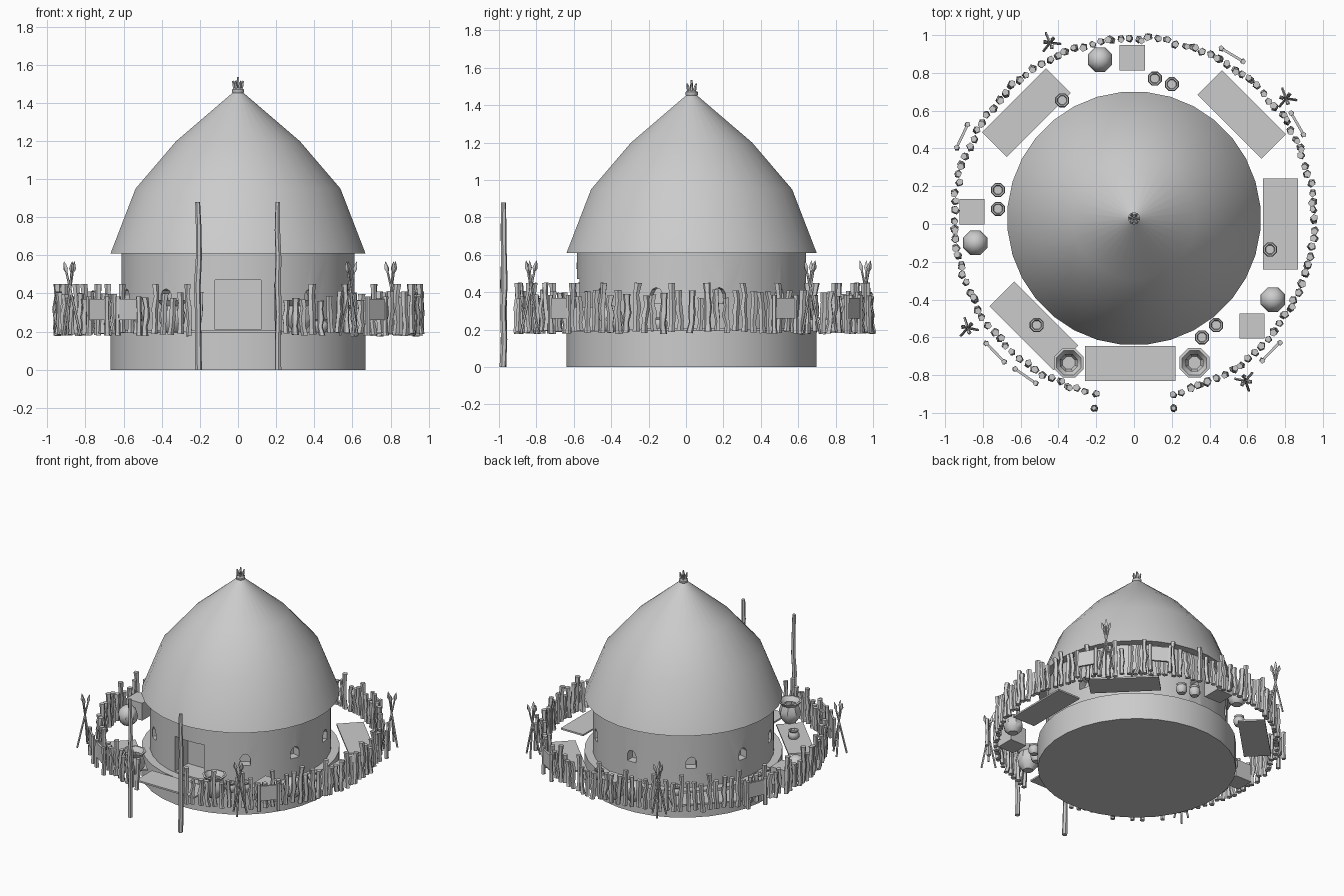
import bpy, bmesh, math, random
from mathutils import Vector, Matrix

if "Cube" in bpy.data.objects:
    bpy.data.objects.remove(bpy.data.objects["Cube"])

random.seed(4)
CY = 0.03          # hut centre in y
FLOOR = 0.2


def finish(name, bm, angle=40):
    bmesh.ops.recalc_face_normals(bm, faces=bm.faces)
    me = bpy.data.meshes.new(name)
    bm.to_mesh(me)
    bm.free()
    ob = bpy.data.objects.new(name, me)
    bpy.context.collection.objects.link(ob)
    bpy.ops.object.select_all(action='DESELECT')
    ob.select_set(True)
    bpy.context.view_layer.objects.active = ob
    if angle:
        bpy.ops.object.shade_smooth_by_angle(angle=math.radians(angle))
    return ob


def bridge(bm, a, b):
    n = len(a)
    for i in range(n):
        bm.faces.new((a[i], a[(i + 1) % n], b[(i + 1) % n], b[i]))


def lathe(bm, profile, segs, x=0, y=0, z=0):
    """Revolve (radius, height) points, capped at both ends."""
    rings = []
    for r, h in profile:
        rings.append([bm.verts.new((x + r * math.cos(2 * math.pi * (i + .5) / segs),
                                    y + r * math.sin(2 * math.pi * (i + .5) / segs), z + h))
                      for i in range(segs)])
    for a, b in zip(rings, rings[1:]):
        bridge(bm, a, b)
    bm.faces.new(rings[0])
    bm.faces.new(rings[-1])


def stick(bm, p0, p1, radii, wobble=0.0, sides=5):
    """Crooked pole between two points."""
    p0, p1 = Vector(p0), Vector(p1)
    rot = (p1 - p0).to_track_quat('Z', 'Y')
    turn = random.random() * 6.28
    rings = []
    for k, r in enumerate(radii):
        c = p0.lerp(p1, k / (len(radii) - 1))
        c = c + Vector((random.uniform(-1, 1), random.uniform(-1, 1), 0)) * wobble
        rings.append([bm.verts.new(c + rot @ Vector((r * math.cos(turn + 6.2832 * i / sides),
                                                     r * math.sin(turn + 6.2832 * i / sides), 0)))
                      for i in range(sides)])
    for a, b in zip(rings, rings[1:]):
        bridge(bm, a, b)
    bm.faces.new(rings[0])
    bm.faces.new(rings[-1])


def box(bm, loc, size, rot=0.0):
    m = Matrix.Translation(loc) @ Matrix.Rotation(rot, 4, 'Z') @ Matrix.Diagonal((*size, 1))
    bmesh.ops.create_cube(bm, size=1, matrix=m)


def single_lathe(name, profile, segs, angle=40, **kw):
    bm = bmesh.new()
    lathe(bm, profile, segs, **kw)
    return finish(name, bm, angle)


# Earth base, round wall and thatched roof
single_lathe("earth_base", [(0.672, 0), (0.672, FLOOR)], 32, y=CY)
wall = single_lathe("wall", [(0.615, 0.19), (0.615, 0.63)], 32, y=CY)
single_lathe("thatch_roof", [(0.6, 0.612), (0.672, 0.61), (0.54, 0.95), (0.325, 1.2), (0.02, 1.46)],
             32, y=CY)

# Doorway and arched window niches cut into the wall
bm = bmesh.new()
box(bm, (0, CY - 0.58, 0.34), (0.24, 0.26, 0.26))
for deg in (38, 72, 104, 140, 180, 220, 256, 288, 322):
    a = math.radians(deg)
    out = Vector((math.sin(a), -math.cos(a), 0))
    side = Vector((math.cos(a), math.sin(a), 0))
    outline = [(-.035, .34), (.035, .34), (.035, .39), (.022, .415), (0, .425), (-.022, .415), (-.035, .39)]
    rings = [[bm.verts.new(Vector((0, CY, h)) + side * s + out * r) for s, h in outline]
             for r in (0.55, 0.68)]
    bridge(bm, *rings)
    bm.faces.new(rings[0])
    bm.faces.new(rings[1])
cutter = finish("opening_cutter", bm, 0)
cutter.hide_render = True
cutter.hide_set(True)
mod = wall.modifiers.new("openings", 'BOOLEAN')
mod.operation = 'DIFFERENCE'
mod.object = cutter
mod.solver = 'EXACT'

# Roof finial: binding ring and a bundle of sticks
bm = bmesh.new()
lathe(bm, [(0.02, 1.44), (0.033, 1.455), (0.033, 1.47), (0.02, 1.48)], 10, y=CY)
for i in range(6):
    a = i * math.pi / 3
    c, s = math.cos(a), math.sin(a)
    stick(bm, (.012 * c, CY + .012 * s, 1.46), (.028 * c, CY + .028 * s, 1.515), (.009, .009, .004))
stick(bm, (0, CY, 1.46), (0, CY, 1.535), (.009, .009, .005))
finish("roof_finial", bm)

# Crooked stick fence, open at the front
bm = bmesh.new()
N = 114
for i in range(N):
    a = math.radians(12.5 + 335 * i / (N - 1))
    r = 0.953 + random.uniform(-.008, .008)
    x, y = r * math.sin(a), CY - r * math.cos(a)
    top = 0.45 if i % 4 == 0 else random.uniform(0.36, 0.415)
    w = random.uniform(.017, .021)
    lean = random.uniform(-.012, .012)
    stick(bm, (x, y, random.uniform(.175, .195)),
          (x + lean * math.cos(a), y + lean * math.sin(a), top),
          (w, w * .8, w * 1.05, w * .8, w), .006, 5)
finish("stick_fence", bm)

# Tall gate posts
bm = bmesh.new()
for sx in (-.21, .21):
    stick(bm, (sx, -.975, 0), (sx, -.975, .88), (.018, .017, .016, .018, .016, .015, .013), .005, 6)
finish("gate_posts", bm)

# Ground mats around the hut
bm = bmesh.new()
for x, y, deg in ((-.02, -.738, 0), (.775, 0, 90), (.57, .58, -45), (-.57, .59, 45), (-.53, -.54, -45)):
    box(bm, (x, y, .2), (.48, .185, .012), math.radians(deg))
finish("ground_mats", bm)

# Round jars, crates, open vases and small pots
bm = bmesh.new()
for x, y in ((-.18, .87), (-.84, -.1), (.735, -.4)):
    lathe(bm, [(.035, .19), (.06, .215), (.07, .255), (.06, .295), (.035, .32), (.012, .328)], 8, x, y)
finish("round_jars", bm)

bm = bmesh.new()
for x, y in ((-.01, .88), (-.858, .065), (.625, -.54)):
    box(bm, (x, y, .255), (.134, .134, .13))
finish("crates", bm)

bm = bmesh.new()
for x, y in ((-.345, -.735), (.32, -.735)):
    lathe(bm, [(.035, .2), (.07, .245), (.076, .29), (.06, .335), (.085, .365),
               (.07, .367), (.048, .335), (.06, .29), (.035, .24)], 8, x, y)
finish("open_vases", bm)

bm = bmesh.new()
for x, y in ((-.38, .655), (.11, .77), (.2, .74), (-.72, .18), (-.72, .08), (.72, -.135),
             (-.515, -.535), (.435, -.535), (.36, -.6)):
    lathe(bm, [(.025, .195), (.04, .22), (.04, .24), (.03, .255), (.036, .265),
               (.028, .265), (.024, .25)], 8, x, y)
finish("small_pots", bm)

# Hide racks standing outside the fence
bm = bmesh.new()
for x, y in ((.52, .895), (.865, .53), (-.91, .465), (-.735, -.68), (-.575, -.805), (.725, -.675)):
    a = math.atan2(y - CY, x) + math.pi / 2
    box(bm, (x, y, .315), (.125, .014, .11), a)
    for s in (-.067, .067):
        px, py = x + s * math.cos(a), y + s * math.sin(a)
        stick(bm, (px, py, .18), (px, py, .385), (.016, .013, .015), .002)
finish("hide_racks", bm)

# Spear tripods with leaf-shaped tips
bm = bmesh.new()
for x, y in ((-.445, .96), (.805, .665), (-.88, -.55), (.59, -.83)):
    for i in range(3):
        a = i * 2.094 + x * 5
        foot = Vector((x + .055 * math.cos(a), y + .055 * math.sin(a), .18))
        neck = Vector((x - .02 * math.cos(a), y - .02 * math.sin(a), .51))
        stick(bm, foot, neck, (.007, .007, .006))
        tip = neck + (neck - foot).normalized() * .06
        stick(bm, neck, tip, (.005, .014, .009, .001), 0, 4)
finish("spear_tripods", bm)
